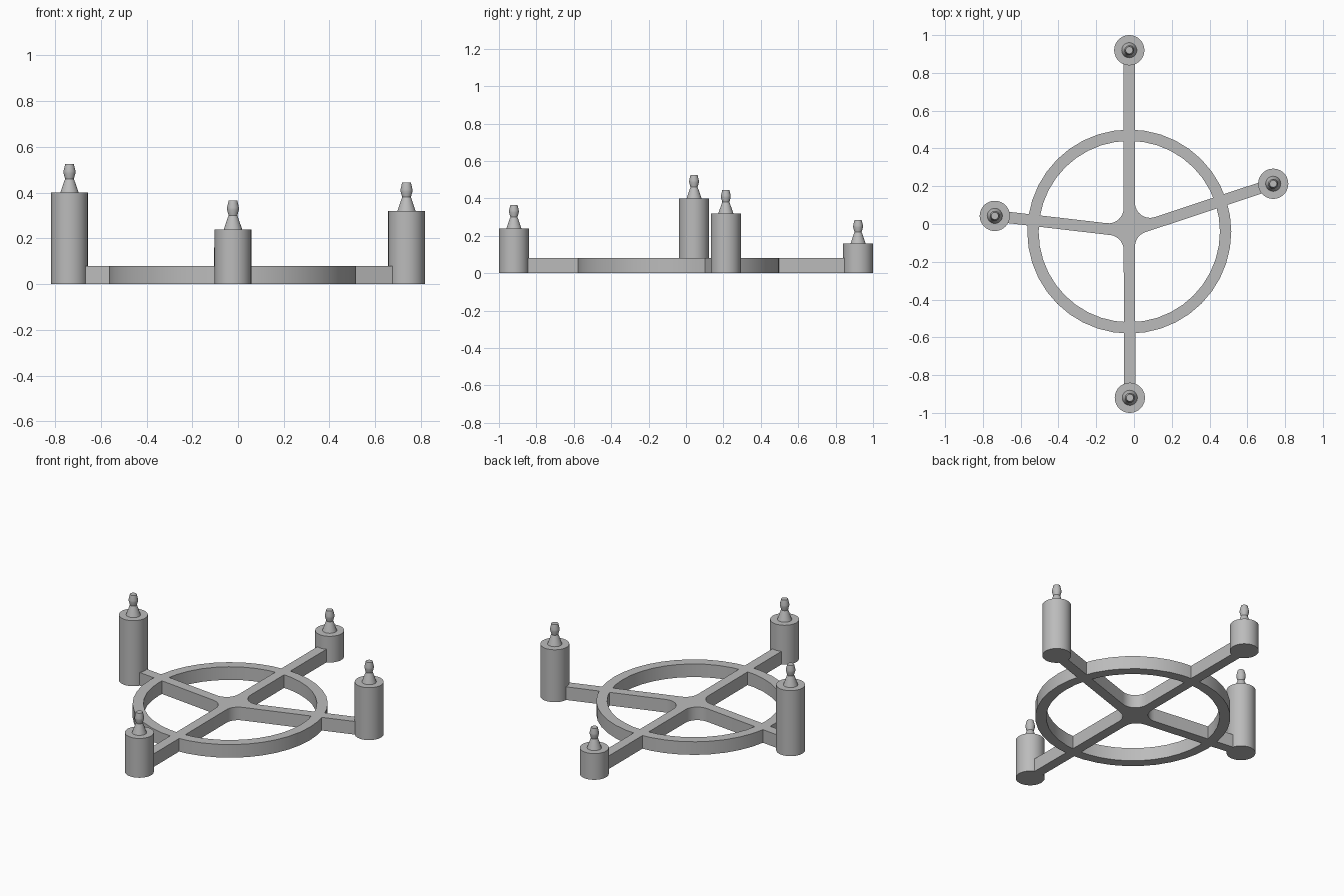
import bpy, bmesh, math
from mathutils import Vector

cube = bpy.data.objects.get("Cube")
if cube:
    bpy.data.objects.remove(cube)

HUB = Vector((-0.025, -0.04))
FRAME_H = 0.08
HALF_W = 0.03
FILLET = 0.08
POST_R = 0.08
# Post x, y and shoulder height, anticlockwise from the right
POSTS = {
    "left_post": (0.737, 0.213, 0.32),
    "back_post": (-0.025, 0.92, 0.16),
    "right_post": (-0.737, 0.043, 0.40),
    "front_post": (-0.022, -0.92, 0.24),
}

grey = bpy.data.materials.new("plain grey")
grey.use_nodes = True
COLOUR = (0.5, 0.5, 0.5, 1)
grey.diffuse_color = COLOUR
grey.node_tree.nodes["Principled BSDF"].inputs["Base Color"].default_value = COLOUR


def finish(name, bm):
    bmesh.ops.recalc_face_normals(bm, faces=bm.faces)
    mesh = bpy.data.meshes.new(name)
    bm.to_mesh(mesh)
    bm.free()
    obj = bpy.data.objects.new(name, mesh)
    bpy.context.collection.objects.link(obj)
    mesh.materials.append(grey)
    return obj


def select(obj):
    bpy.ops.object.select_all(action="DESELECT")
    obj.select_set(True)
    bpy.context.view_layer.objects.active = obj


def smooth(obj):
    select(obj)
    bpy.ops.object.shade_smooth_by_angle(angle=math.radians(30))


def lathe(name, profile, sides, centre, closed=False):
    """Spin a radius/height profile round a vertical axis."""
    bm = bmesh.new()
    verts = [bm.verts.new((r, 0, z)) for r, z in profile]
    edges = [bm.edges.new(pair) for pair in zip(verts, verts[1:])]
    if closed:
        edges.append(bm.edges.new((verts[-1], verts[0])))
    bmesh.ops.spin(bm, geom=verts + edges, cent=(0, 0, 0), axis=(0, 0, 1),
                   angle=math.tau, steps=sides)
    bmesh.ops.remove_doubles(bm, verts=bm.verts, dist=1e-5)
    bmesh.ops.translate(bm, verts=bm.verts, vec=(*centre, 0))
    return finish(name, bm)


# Four spokes as one outline, with rounded corners at the hub
ends = [Vector((x, y)) for x, y, h in POSTS.values()]
outline = []
for i, end in enumerate(ends):
    following = ends[(i + 1) % len(ends)]
    d1, d2 = (end - HUB).normalized(), (following - HUB).normalized()
    n1, n2 = Vector((-d1.y, d1.x)), Vector((d2.y, -d2.x))
    outline += [end - n1 * HALF_W, end + n1 * HALF_W]
    # Centre of the corner arc lies on the bisector of the two spokes
    half = d1.angle(d2) / 2
    centre = HUB + (d1 + d2).normalized() * (HALF_W + FILLET) / math.sin(half)
    for k in range(9):
        t = k / 8
        outline.append(centre + Vector((-n1).slerp(-n2, t)) * FILLET)

bm = bmesh.new()
face = bm.faces.new([bm.verts.new((p.x, p.y, 0)) for p in outline])
top = bmesh.ops.extrude_face_region(bm, geom=[face])["geom"]
bmesh.ops.translate(bm, vec=(0, 0, FRAME_H),
                    verts=[v for v in top if isinstance(v, bmesh.types.BMVert)])
frame = finish("spoked_ring", bm)

# Ring fused with the spokes
ring = lathe("ring", [(0.48, 0), (0.54, 0), (0.54, FRAME_H), (0.48, FRAME_H)],
             40, HUB, closed=True)
select(frame)
union = frame.modifiers.new("fuse", "BOOLEAN")
union.operation = "UNION"
union.solver = "EXACT"
union.object = ring
bpy.ops.object.modifier_apply(modifier=union.name)
bpy.data.objects.remove(ring)
smooth(frame)

# Posts, each with a barbed nozzle on top
NOZZLE = [(0.04, 0), (0.023, 0.05), (0.019, 0.06), (0.026, 0.085),
          (0.026, 0.095), (0.019, 0.125), (0, 0.125)]
for name, (x, y, height) in POSTS.items():
    profile = [(0, 0), (POST_R, 0), (POST_R, height)]
    profile += [(r, height + z) for r, z in NOZZLE]
    smooth(lathe(name, profile, 40, (x, y)))
